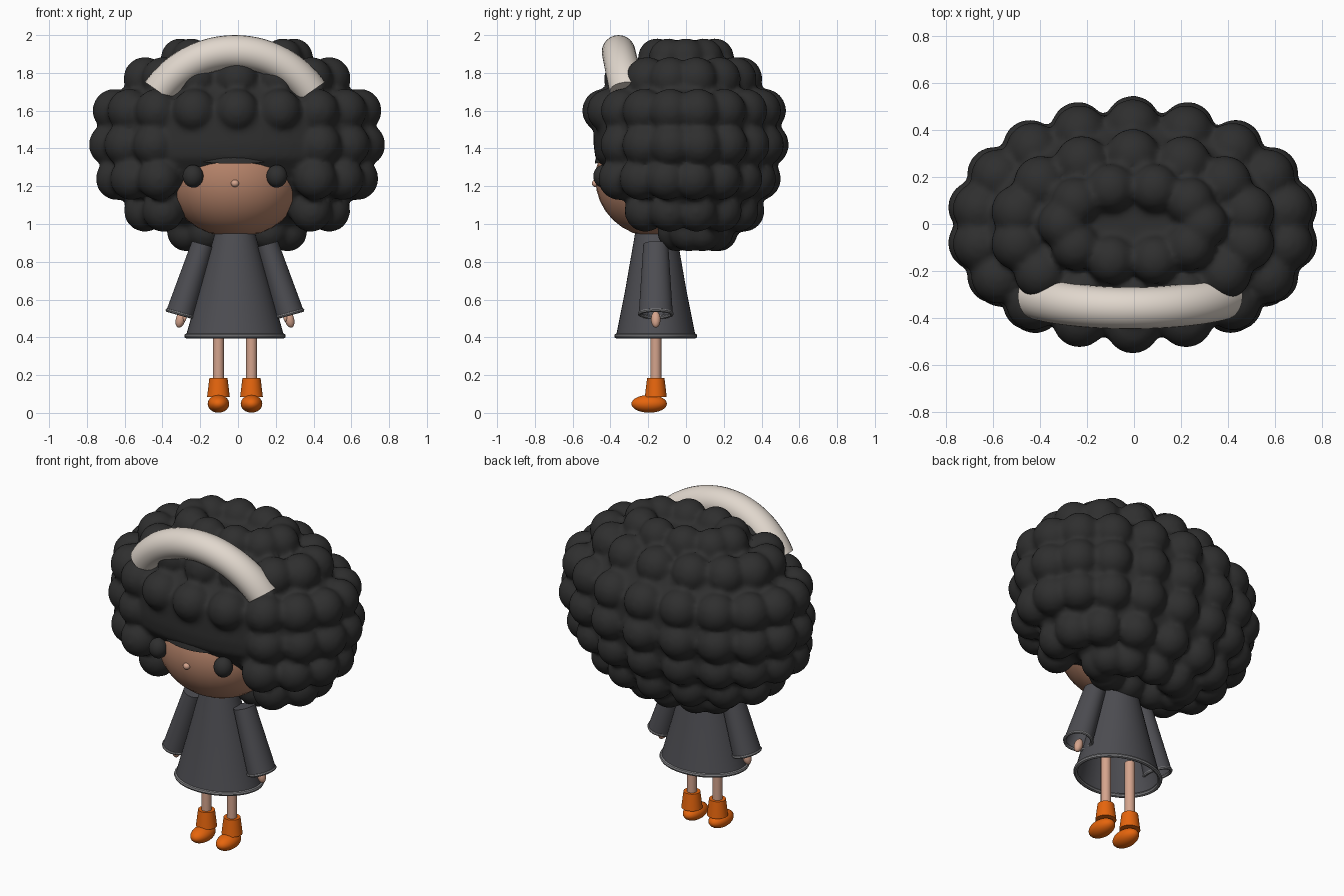
import bpy, bmesh, math
from mathutils import Vector, Matrix

if "Cube" in bpy.data.objects:
    bpy.data.objects.remove(bpy.data.objects["Cube"])

CX, CY = -0.016, -0.16      # axis of the figure


def material(name, rgb):
    m = bpy.data.materials.new(name)
    m.diffuse_color = (*rgb, 1)
    m.use_nodes = True
    m.node_tree.nodes["Principled BSDF"].inputs["Base Color"].default_value = m.diffuse_color
    return m


HAIR = material("hair black", (0.028, 0.028, 0.028))
FACE = material("face brown", (0.47, 0.23, 0.145))
SKIN = material("limb skin", (0.66, 0.37, 0.265))
CLOTH = material("dress charcoal", (0.075, 0.075, 0.085))
TRIM = material("trim grey", (0.21, 0.21, 0.22))
BAND = material("band cream", (0.75, 0.68, 0.61))
BOOT = material("boot orange", (0.79, 0.13, 0.004))


def finish(name, bm, mat):
    bmesh.ops.recalc_face_normals(bm, faces=bm.faces)
    me = bpy.data.meshes.new(name)
    bm.to_mesh(me)
    bm.free()
    me.materials.append(mat)
    ob = bpy.data.objects.new(name, me)
    bpy.context.collection.objects.link(ob)
    bpy.ops.object.select_all(action='DESELECT')
    ob.select_set(True)
    bpy.context.view_layer.objects.active = ob
    bpy.ops.object.shade_smooth_by_angle(angle=math.radians(40))
    return ob


def add_ball(bm, loc, radii, tilt=0, segs=32):
    mat = (Matrix.Translation(loc) @ Matrix.Rotation(tilt, 4, 'Y')
           @ Matrix.Diagonal((*radii, 1)))
    bmesh.ops.create_uvsphere(bm, u_segments=segs, v_segments=segs // 2,
                              radius=1, matrix=mat)


def ball(name, loc, radii, mat, tilt=0):
    bm = bmesh.new()
    add_ball(bm, loc, radii, tilt)
    return finish(name, bm, mat)


def add_skin(bm, loops, caps):
    """Bridge point loops into a tube, with optional end caps"""
    loops = [[bm.verts.new(p) for p in loop] for loop in loops]
    n = len(loops[0])
    for lo, hi in zip(loops, loops[1:]):
        for i in range(n):
            j = (i + 1) % n
            bm.faces.new((lo[i], lo[j], hi[j], hi[i]))
    if caps[0]:
        bm.faces.new(loops[0][::-1])
    if caps[1]:
        bm.faces.new(loops[-1])


def loft(name, rings, mat, caps=(True, True), segs=40):
    """rings: (centre, radius along side, radius along depth, tilt about y)"""
    bm = bmesh.new()
    add_skin(bm, [[Vector(c) + Matrix.Rotation(tilt, 3, 'Y') @ Vector(
        (rx * math.cos(a), ry * math.sin(a), 0))
        for a in (math.tau * i / segs for i in range(segs))]
        for c, rx, ry, tilt in rings], caps)
    return finish(name, bm, mat)


def hem(name, c, rx, ry, tilt, tube):
    """Closed rounded trim around an opening"""
    rot = Matrix.Rotation(tilt, 3, 'Y')
    bm = bmesh.new()
    add_skin(bm, [[Vector(c) + rot @ Vector((
        (rx + tube * math.cos(b)) * math.cos(a),
        (ry + tube * math.cos(b)) * math.sin(a), tube * math.sin(b)))
        for a in (math.tau * i / 40 for i in range(40))]
        for b in (math.tau * j / 8 for j in range(9))], (False, False))
    bmesh.ops.remove_doubles(bm, verts=bm.verts[:], dist=0.0001)
    return finish(name, bm, TRIM)


# Curly hair: rings of balls fused with a body, left open in front of the face
# height, half width, half depth, centre y, count, ball radius, body front y
RINGS = ((0.96, 0.28, 0.12, 0.05, 10, 0.106, -0.09),
         (1.07, 0.50, 0.32, -0.015, 14, 0.112, -0.28),
         (1.24, 0.645, 0.42, -0.03, 18, 0.114, -0.395),
         (1.35, 0.665, 0.43, -0.02, 0, 0, -0.48),
         (1.42, 0.68, 0.435, -0.005, 18, 0.116, -0.49),
         (1.60, 0.66, 0.425, -0.01, 18, 0.116, -0.485),
         (1.77, 0.50, 0.305, -0.015, 14, 0.115, -0.34),
         (1.88, 0.30, 0.16, 0.0, 10, 0.104, -0.14))
bm = bmesh.new()
body = []
for z, a, b, cy, n, r, front in RINGS:
    crown = z > 1.8
    for i in range(n):
        t = math.tau * (i + 0.5 * crown) / n
        x, y = a * math.sin(t), cy - b * math.cos(t)
        if 1 < z < 1.5 and y < cy and abs(x) < 0.36:
            continue
        add_ball(bm, (x - 0.005, y, z), (r, r, r), segs=22)
    grow = -0.02 if crown else 0.045
    loop = []
    for i in range(64):
        t = math.tau * i / 64
        depth = cy - front if math.cos(t) > 0 else b + grow
        loop.append(Vector(((a + grow) * math.sin(t) - 0.005,
                            cy - depth * math.cos(t), z)))
    body.append(loop)
add_skin(bm, body, (True, True))
hair = finish("curly_hair", bm, HAIR)
fuse = hair.modifiers.new("fuse", 'REMESH')
fuse.mode = 'VOXEL'
fuse.voxel_size = 0.016
fuse.use_smooth_shade = True
soften = hair.modifiers.new("soften", 'SMOOTH')
soften.factor = 0.5
soften.iterations = 5

# Head, with a smooth hair cap that slopes down to the back
ball("head", (CX, CY, 1.24), (0.36, 0.32, 0.31), FACE)
bm = bmesh.new()
add_ball(bm, (CX, CY, 1.26), (0.39, 0.328, 0.36), segs=64)
bmesh.ops.bisect_plane(bm, geom=bm.verts[:] + bm.edges[:] + bm.faces[:],
                       plane_co=(CX, -0.48, 1.32), plane_no=(0, -0.27, 1),
                       clear_inner=True)
finish("hair_cap", bm, HAIR)
ball("nose", (CX, -0.48, 1.215), (0.021, 0.018, 0.019), SKIN)

# Headband: arched tube with flat ends, bowed back and widening at the sides
rings = []
for i in range(41):
    u = i / 20 - 1
    t = math.radians(55) * u
    rings.append(((CX + 0.493 * math.sin(t), -0.357 + 0.05 * u * u,
                   1.418 + 0.493 * math.cos(t)), 0.089, 0.089 + 0.008 * u * u,
                  t + math.pi / 2))
loft("headband", rings, BAND, segs=24)

# Dress: open cone with trimmed hem
loft("dress", [((CX, CY, 0.40), 0.262, 0.212, 0), ((CX, CY, 0.65), 0.191, 0.162, 0),
               ((CX, CY, 0.96), 0.104, 0.108, 0)], CLOTH, (False, True))
hem("dress_hem", (CX, CY, 0.407), 0.256, 0.207, 0, 0.013)
loft("neck", [((CX, CY, 0.94), 0.08, 0.08, 0), ((CX, CY, 1.0), 0.08, 0.08, 0)], FACE)

for side, s in (("left", -1), ("right", 1)):
    # Eye
    ball(side + "_eye", (CX + s * 0.222, -0.438, 1.253), (0.055, 0.053, 0.06), HAIR)
    # Sleeve, cuff and hand
    tilt = -s * 0.27
    cuff, top = (CX + s * 0.289, CY, 0.525), (CX + s * 0.17, CY, 0.893)
    loft(side + "_sleeve", [(cuff, 0.076, 0.09, tilt), (top, 0.06, 0.066, tilt)],
         CLOTH, (False, True))
    hem(side + "_cuff", cuff, 0.071, 0.085, tilt, 0.01)
    ball(side + "_hand", (CX + s * 0.288, CY, 0.495), (0.025, 0.025, 0.045), SKIN, tilt)
    ball(side + "_thumb", (CX + s * 0.268, CY - 0.012, 0.505), (0.011, 0.012, 0.022), SKIN)
    # Leg and boot
    lx = CX + s * 0.0875
    loft(side + "_leg", [((lx, CY, 0.1), 0.029, 0.029, 0),
                         ((lx, CY, 0.52), 0.029, 0.029, 0)], SKIN, segs=24)
    loft(side + "_boot_shaft", [((lx, CY, 0.085), 0.06, 0.058, 0),
                                ((lx, CY, 0.185), 0.048, 0.046, 0)], BOOT, segs=32)
    ball(side + "_boot_foot", (lx, -0.195, 0.048), (0.057, 0.094, 0.047), BOOT)
